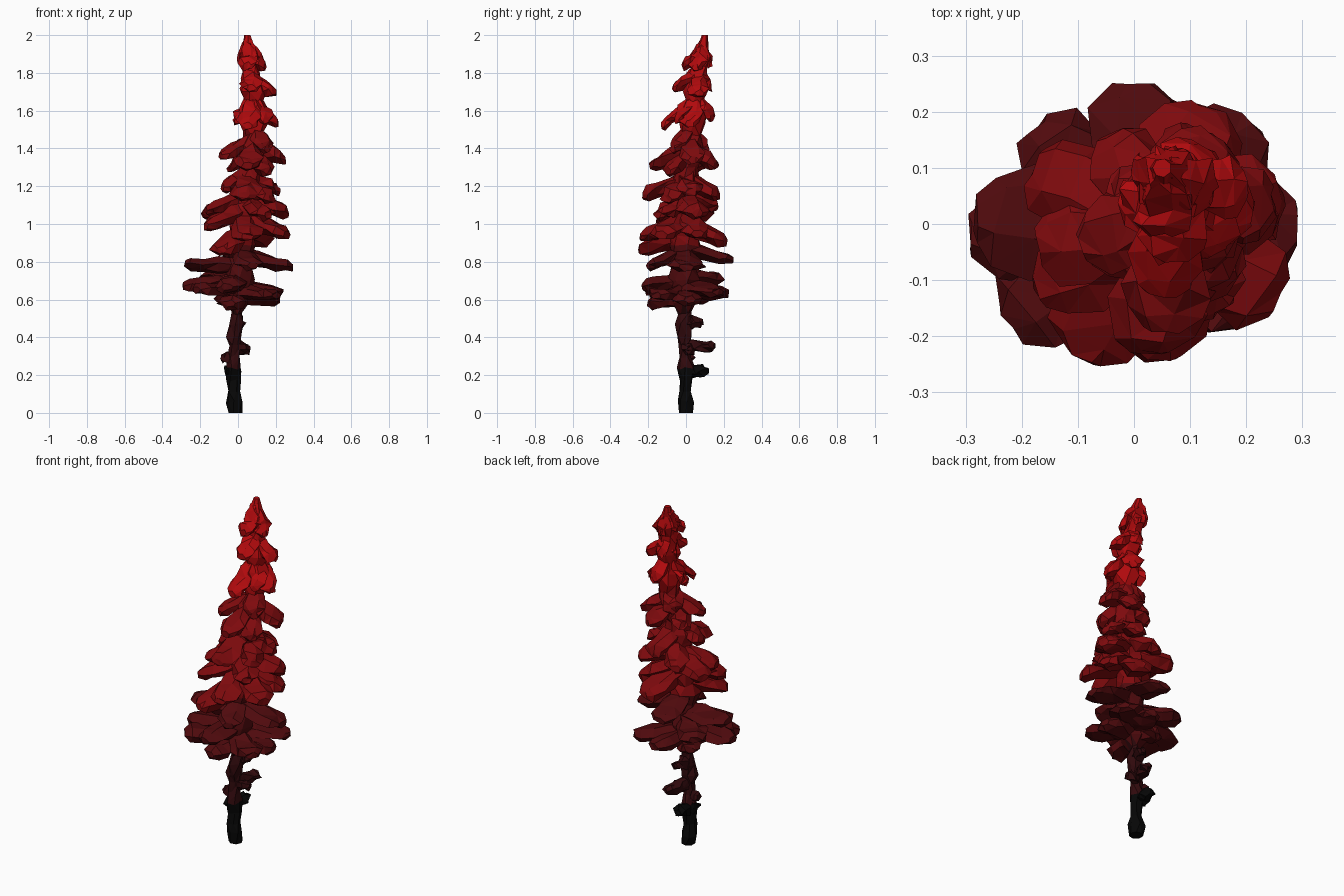
import bpy, bmesh, math, random
from mathutils import Vector

random.seed(7)
if "Cube" in bpy.data.objects:
    bpy.data.objects.remove(bpy.data.objects["Cube"], do_unlink=True)


def material(name, colour):
    mat = bpy.data.materials.new(name)
    mat.use_nodes = True
    mat.diffuse_color = (*colour, 1)
    shader = mat.node_tree.nodes["Principled BSDF"]
    shader.inputs["Base Color"].default_value = (*colour, 1)
    shader.inputs["Roughness"].default_value = 0.9
    return mat


charred = material("charred black", (.002, .002, .002))
umber = material("dark umber red", (.032, .003, .004))
maroon = material("maroon", (.08, .003, .004))
crimson = material("crimson", (.21, .003, .004))
scarlet = material("bright scarlet", (.44, .003, .004))
BANDS = [(.25, charred), (.55, umber), (.87, maroon), (1.49, crimson), (9, scarlet)]

# Leaning centre line of the tree: x, y, z
SPINE = [(-.015, 0, 0), (-.025, 0, .2), (-.01, -.01, .55), (.02, -.01, .9),
         (.055, 0, 1.25), (.085, .03, 1.5), (.075, .06, 1.75), (.05, .1, 2)]


def spine_at(z):
    for a, b in zip(SPINE, SPINE[1:]):
        if z <= b[2]:
            return Vector(a).lerp(Vector(b), (z - a[2]) / (b[2] - a[2]))
    return Vector(SPINE[-1])


def jitter(amount):
    return Vector([random.uniform(-amount, amount) for _ in range(3)])


def loft(bm, rings):
    """Skin a list of point rings, capping both ends."""
    loops = [[bm.verts.new(p) for p in ring] for ring in rings]
    n = len(loops[0])
    for a, b in zip(loops, loops[1:]):
        for i in range(n):
            j = (i + 1) % n
            bm.faces.new((a[i], a[j], b[j], b[i]))
    bm.faces.new(loops[0][::-1])
    bm.faces.new(loops[-1])


def finish(bm, name, mats):
    bmesh.ops.triangulate(bm, faces=bm.faces[:])
    bmesh.ops.recalc_face_normals(bm, faces=bm.faces[:])
    mesh = bpy.data.meshes.new(name)
    bm.to_mesh(mesh)
    bm.free()
    for m in mats:
        mesh.materials.append(m)
    obj = bpy.data.objects.new(name, mesh)
    bpy.context.collection.objects.link(obj)
    return obj


def add_lobe(bm, tip, rise, width, thick):
    """Blunt drooping bough, from the centre line out to its tip."""
    tip = Vector(tip)
    root = spine_at(min(tip.z + rise, 1.97))
    out = Vector((tip.x - root.x, tip.y - root.y, 0)).normalized()
    side = Vector((-out.y, out.x, 0))
    up = Vector((0, 0, 1))
    rings = []
    for t, w, h in ((0, .5, 1.2), (.35, .8, 1.2), (.65, 1, 1), (.87, .85, .9), (1, .4, .5)):
        centre = root.lerp(tip, t)
        centre.z = root.z + (tip.z - root.z) * t ** .9
        ring = []
        for k in range(6):
            a = k * math.tau / 6 + .2
            p = side * math.cos(a) * width * w + up * math.sin(a) * thick * h
            ring.append(centre + p + (jitter(.012) if t < 1 else jitter(.005)))
        rings.append(ring)
    loft(bm, rings)


def boughs(name, mat, thick, tiers):
    """Each tier is a rise from tip to root and the tips of its boughs."""
    bm = bmesh.new()
    for rise, tips in tiers:
        for tip in tips:
            root = spine_at(tip[2])
            reach = math.hypot(tip[0] - root.x, tip[1] - root.y)
            add_lobe(bm, tip, rise, .03 + reach * .24, thick)
    finish(bm, name, [mat])


# Trunk and inner core, coloured by height
bm = bmesh.new()
rings = []
STEPS = 34
for s in range(STEPS + 1):
    z = 2 * s / STEPS
    if z < .55:
        r = .038 + .008 * math.sin(s * 1.9)
    else:
        r = .072 - .03 * max(0, z - 1.2) + .01 * math.sin(s * 2.2)
    r *= min(1, .4 + (2 - z) * 6)
    ring = []
    for k in range(7):
        a = k * math.tau / 7 + s * .25
        p = spine_at(z) + Vector((math.cos(a), math.sin(a), 0)) * r
        ring.append(p + (jitter(.01) if 0 < s < STEPS else Vector()))
    rings.append(ring)
loft(bm, rings)
core = finish(bm, "trunk", [m for _, m in BANDS])
for face in core.data.polygons:
    face.material_index = next(i for i, (top, _) in enumerate(BANDS) if face.center.z < top)


# Broken branch stubs on the bare trunk
def stubs(name, mat, tips):
    bm = bmesh.new()
    for tip in tips:
        add_lobe(bm, tip, 0, .036, .03)
    finish(bm, name, [mat])


stubs("charred_stubs", charred, [(-.02, .12, .22), (-.07, 0, .22)])
stubs("trunk_stubs", umber, [(.03, .15, .35), (-.09, .01, .29), (.065, .02, .34),
                             (.01, .09, .48)])

# Broad, nearly level bottom boughs
boughs("bottom_boughs", maroon, .036, [
    (.02, [(-.29, -.02, .67), (-.22, -.18, .65), (-.18, .17, .71), (.22, .17, .64),
           (.2, -.16, .62), (-.06, -.23, .67), (.06, .22, .63), (-.04, -.2, .58),
           (.22, .02, .6), (-.1, .1, .6)]),
    (-.02, [(-.28, .01, .79)]),
    (.07, [(0, .25, .81), (.29, 0, .77), (.08, -.2, .78)])])

# Middle boughs, hanging lower at their tips
boughs("middle_boughs", crimson, .042, [
    (.1, [(.26, -.13, .94), (.05, -.24, .93), (-.09, -.24, .86), (-.17, -.12, .99),
          (.13, .21, .91), (.25, .06, .95)]),
    (.07, [(-.18, .1, 1.05), (-.17, -.04, 1.07), (.26, .06, 1.06), (.16, -.15, 1.05),
           (-.04, .16, 1.09)]),
    (.09, [(.03, -.23, 1.15), (.11, .17, 1.15), (-.08, -.05, 1.19), (.22, .03, 1.17),
           (.18, -.1, 1.13)])])

# Shorter boughs on the upper middle
boughs("upper_boughs", crimson, .04, [
    (.09, [(.25, .04, 1.34), (-.09, -.04, 1.36), (.05, -.19, 1.31), (.14, .16, 1.31),
           (.01, .1, 1.4), (.16, -.07, 1.4), (.16, -.1, 1.28), (-.05, .06, 1.29)])])

# Steep bright boughs at the crown
boughs("crown_boughs", scarlet, .038, [
    (.13, [(.21, .02, 1.53), (-.02, .02, 1.55), (.05, -.13, 1.52), (.12, .14, 1.56),
           (.15, -.05, 1.55)]),
    (.09, [(.2, .07, 1.69), (.07, -.07, 1.72), (.09, .13, 1.72), (.03, .04, 1.71),
           (.14, .05, 1.83), (.05, -.02, 1.84), (.08, .13, 1.85), (0, .08, 1.87)])])
